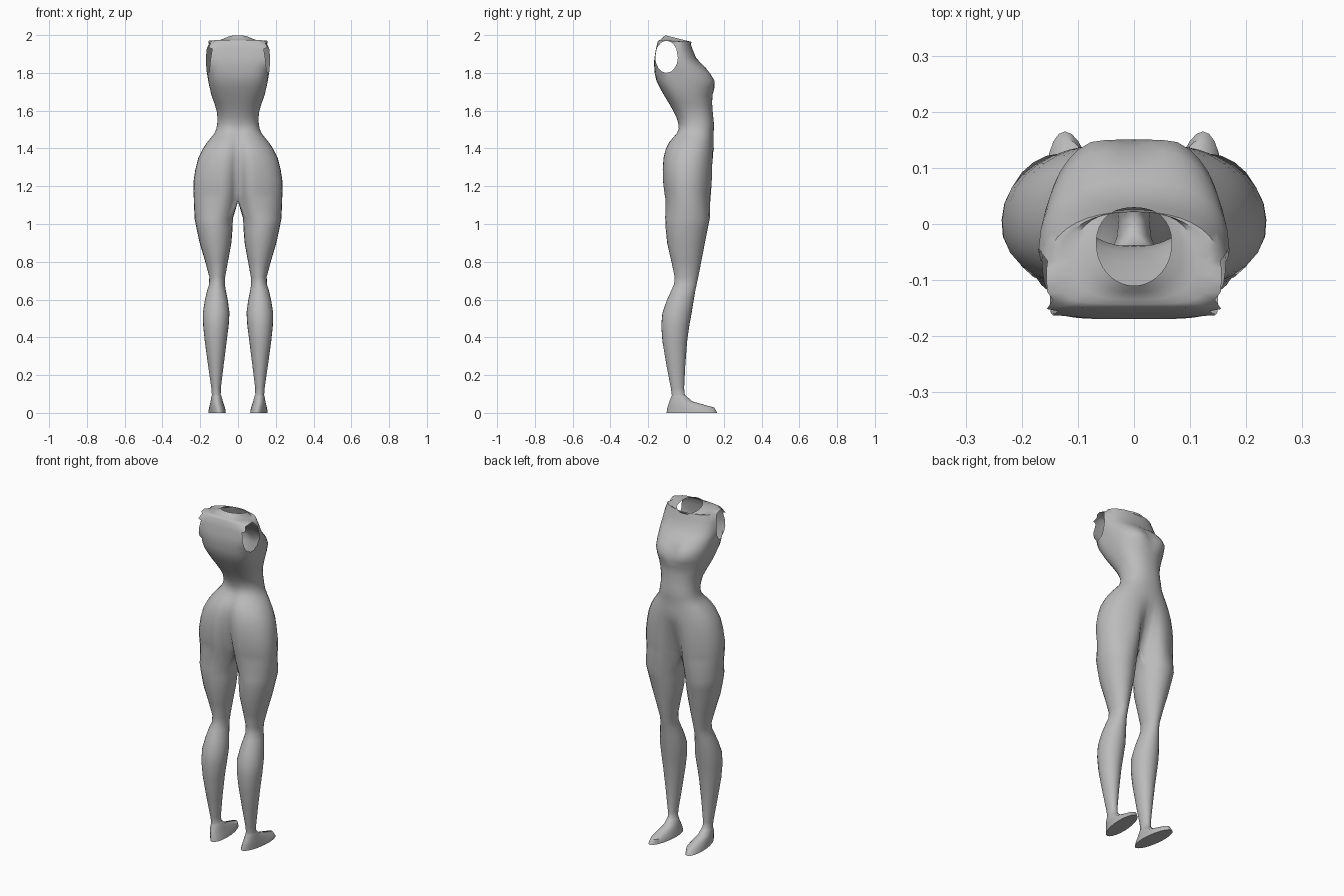
import bpy, bmesh, math
from mathutils import Vector

if "Cube" in bpy.data.objects:
    bpy.data.objects.remove(bpy.data.objects["Cube"])

N, K = 20, 4          # outer and inner segments of a half-body ring


def smooth_rows(rows, sub=2):
    """Catmull-Rom interpolation between section rows."""
    out = []
    for i in range(len(rows) - 1):
        a, b, c, d = (rows[max(0, min(len(rows) - 1, i + k))] for k in (-1, 0, 1, 2))
        for s in range(sub):
            t = s / sub
            out.append([0.5 * (2 * q + (r - p) * t + (2 * p - 5 * q + 4 * r - u) * t * t
                               + (3 * q - p - 3 * r + u) * t ** 3)
                        for p, q, r, u in zip(a, b, c, d)])
    return out + [list(rows[-1])]


def resample(pts, n):
    """Space n+1 points evenly along a polyline."""
    lens = [0]
    for a, b in zip(pts, pts[1:]):
        lens.append(lens[-1] + (b - a).length)
    out, j = [], 0
    for i in range(n + 1):
        t = lens[-1] * i / n
        while j < len(pts) - 2 and lens[j + 1] < t:
            j += 1
        f = (t - lens[j]) / max(lens[j + 1] - lens[j], 1e-9)
        out.append(pts[j].lerp(pts[j + 1], min(f, 1)))
    return out


def torso_ring(row):
    z, w, ym, yf, yb = row
    neck = min(1, max(0, (.156 - w) / .089)) if z > 1.9 else 0
    # the back gets squarer towards the shoulders, then round again at the neck
    square = min(.9, max(.35, .9 - 2 * (z - 1.6)))
    eb, ef = square + (1 - square) * neck, .88
    # midline dips: crotch and bust in front, seat cleft behind
    df = max(0, .09 - .36 * (z - 1.13)) + .03 * math.exp(-((z - 1.77) / .04) ** 2)
    db = max(0, .08 - .2 * (z - 1.13))
    pts = []
    for i in range(201):
        t = math.pi * i / 200
        s, c = max(math.sin(t), 0), math.cos(t)
        e, r = (ef, yf - ym) if c > 0 else (eb, ym - yb)
        pts.append(Vector((w * s ** e, ym + r * math.copysign(abs(c) ** e, c), z)))
    pts = resample(pts, N)
    for p in pts:
        if p.y > ym:
            p.y -= df * math.exp(-(p.x / .05) ** 2)
        else:
            p.y += db * math.exp(-(p.x / .035) ** 2)
        p.z -= .25 * neck * (p.y - ym)
    pts[0].x = pts[-1].x = 0
    return pts


def leg_ring(row):
    z, xi, xo, yf, yb = row
    toe = .012 * max(0, 1 - z / .06)      # toes point slightly outward
    pts = []
    for i in range(N + K):
        a = math.radians(-60 + 300 * i / N if i <= N else 240 + 60 * (i - N) / K)
        y = (yf + yb) / 2 + (yf - yb) / 2 * math.cos(a)
        x = (xi + xo) / 2 + (xo - xi) / 2 * math.sin(a) + toe * math.cos(a)
        pts.append(Vector((x, y, z)))
    return pts


# z, half width, y of widest point, front y, back y
TORSO = [
    (1.13, .234, 0, .14, -.115), (1.23, .235, 0, .146, -.128),
    (1.35, .21, .01, .148, -.125), (1.43, .165, .03, .146, -.098),
    (1.48, .125, .05, .146, -.055), (1.53, .11, .055, .148, -.04),
    (1.6, .113, .03, .141, -.068), (1.68, .14, 0, .14, -.115),
    (1.76, .158, -.025, .166, -.157), (1.83, .168, -.04, .105, -.168),
    (1.88, .17, -.05, .053, -.167), (1.965, .156, -.08, .022, -.15),
    (1.966, .11, -.06, .025, -.135), (1.98, .067, -.035, .03, -.11)]
# z, inner x, outer x, front y, back y
LEG = [
    (1.03, .027, .23, .126, -.11), (.9, .035, .203, .1, -.1),
    (.72, .068, .152, .065, -.06), (.65, .065, .163, .05, -.077),
    (.53, .045, .186, .03, -.125), (.38, .06, .176, .006, -.125),
    (.13, .091, .141, -.01, -.08), (.09, .088, .14, 0, -.076)]
FOOT = [
    (.06, .08, .145, .035, -.088), (.028, .069, .153, .15, -.099),
    (0, .066, .156, .165, -.103)]

bm = bmesh.new()


def add(points):
    return [bm.verts.new(p) for p in points]


def bridge(a, b, closed):
    n = len(a)
    for i in range(n if closed else n - 1):
        j = (i + 1) % n
        bm.faces.new((a[i], a[j], b[j], b[i]))


# torso half
torso = [add(torso_ring(r)) for r in smooth_rows(TORSO)]
for a, b in zip(torso, torso[1:]):
    bridge(a, b, False)

# crotch line, leg and foot
hip = torso[0]
back, front = hip[-1].co, hip[0].co
crotch = add([back.lerp(front, k / K) - Vector((0, 0, .01)) for k in range(1, K)])
rings = [hip + crotch] + [add(leg_ring(r)) for r in smooth_rows(LEG) + FOOT]
for a, b in zip(rings, rings[1:]):
    bridge(b, a, True)
bm.faces.new(rings[-1])

# open armhole, with its rim pulled to an oval
CY, CZ, RY, RZ = -.103, 1.885, .06, .085


def oval(p):
    return math.hypot((p.y - CY) / RY, (p.z - CZ) / RZ)


hole = [f for f in bm.faces if f.calc_center_median().x > .135 and oval(f.calc_center_median()) < .97]
bmesh.ops.delete(bm, geom=hole, context='FACES')
for v in bm.verts:
    if v.is_boundary and v.co.x > .12 and 1.75 < v.co.z < 2:
        k = oval(v.co)
        v.co.y = CY + (v.co.y - CY) / k
        v.co.z = CZ + (v.co.z - CZ) / k
bmesh.ops.recalc_face_normals(bm, faces=bm.faces)

mesh = bpy.data.meshes.new("mannequin_body")
bm.to_mesh(mesh)
bm.free()
body = bpy.data.objects.new("mannequin_body", mesh)
bpy.context.collection.objects.link(body)
mirror = body.modifiers.new("mirror", 'MIRROR')
mirror.use_clip = True
mirror.merge_threshold = 0.0005

mat = bpy.data.materials.new("plain grey")
mat.diffuse_color = (0.5, 0.5, 0.5, 1)
mat.use_nodes = True
mat.node_tree.nodes["Principled BSDF"].inputs["Base Color"].default_value = mat.diffuse_color
mesh.materials.append(mat)

bpy.context.view_layer.objects.active = body
body.select_set(True)
bpy.ops.object.shade_smooth_by_angle(angle=math.radians(50))
